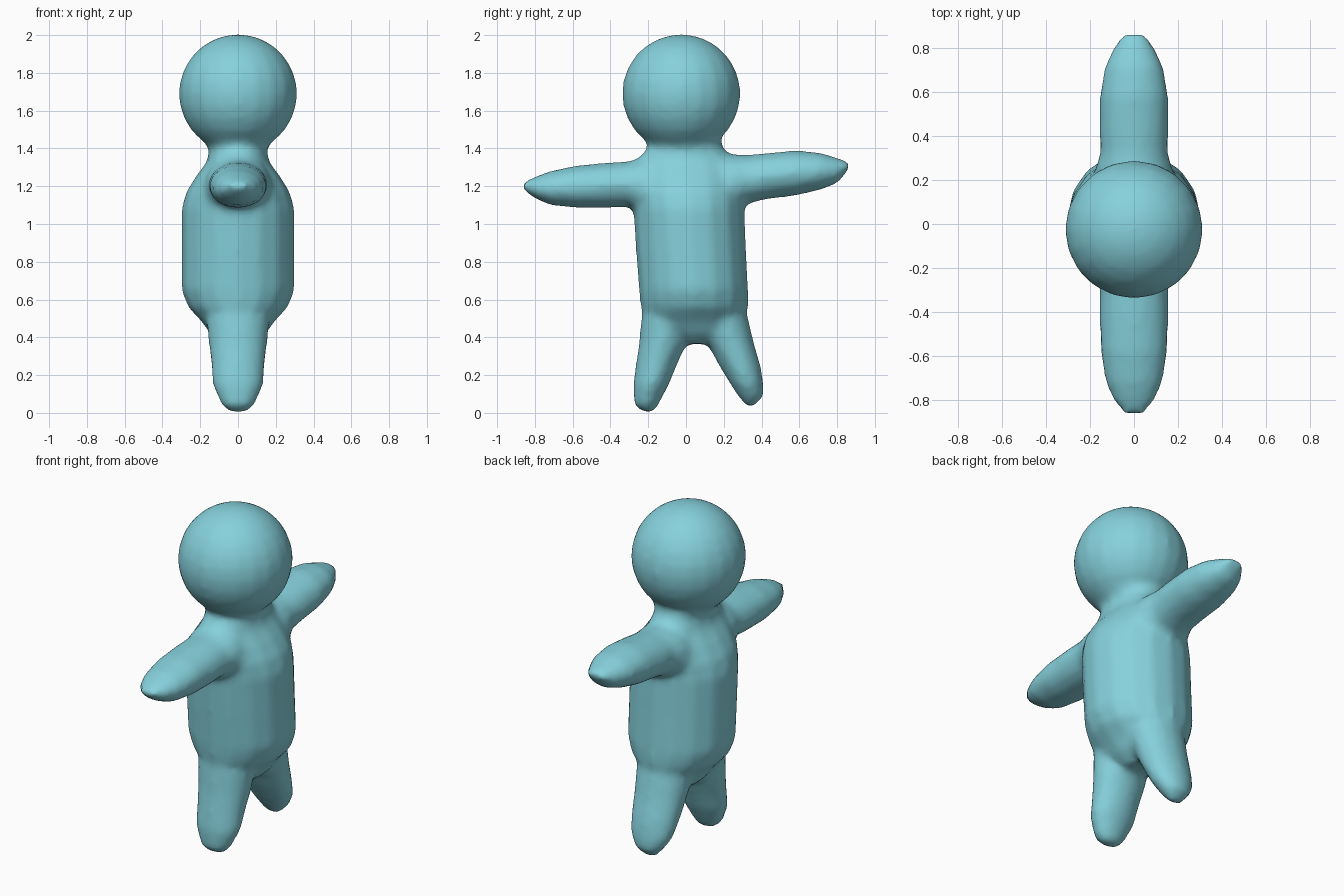
import bpy, bmesh, math
from mathutils import Matrix

SEG = 16
bm = bmesh.new()

def loft(rings, along_y=False):
    """Capped tube of oval rings: (position on axis, low edge, high edge, half width in x)."""
    loops = []
    for t, lo, hi, hx in rings:
        c, h = (lo + hi) / 2, (hi - lo) / 2
        loop = []
        for i in range(SEG):
            a = math.tau * i / SEG
            x, s = hx * math.cos(a), c + h * math.sin(a)
            loop.append(bm.verts.new((x, t, s) if along_y else (x, s, t)))
        loops.append(loop)
    for a, b in zip(loops, loops[1:]):
        for i in range(SEG):
            j = (i + 1) % SEG
            bm.faces.new((a[i], a[j], b[j], b[i]))
    bm.faces.new(loops[0][::-1])
    bm.faces.new(loops[-1])

# torso with neck
loft([(0.365, -0.02, 0.13, 0.09), (0.42, -0.13, 0.25, 0.15), (0.48, -0.22, 0.31, 0.19),
      (0.56, -0.24, 0.33, 0.265), (0.65, -0.25, 0.33, 0.30), (0.85, -0.265, 0.32, 0.30),
      (1.08, -0.28, 0.31, 0.30), (1.17, -0.29, 0.31, 0.275), (1.25, -0.29, 0.30, 0.225),
      (1.33, -0.27, 0.27, 0.165), (1.40, -0.205, 0.20, 0.152), (1.46, -0.21, 0.18, 0.20),
      (1.55, -0.2, 0.16, 0.2)])
# legs
loft([(0.005, -0.23, -0.17, 0.05), (0.045, -0.275, -0.145, 0.09), (0.15, -0.28, -0.09, 0.135),
      (0.26, -0.265, -0.045, 0.142), (0.36, -0.25, 0.0, 0.155), (0.52, -0.235, 0.03, 0.17)])
loft([(0.035, 0.32, 0.36, 0.04), (0.09, 0.275, 0.413, 0.09), (0.16, 0.23, 0.41, 0.13),
      (0.25, 0.175, 0.395, 0.142), (0.37, 0.11, 0.36, 0.155), (0.52, 0.05, 0.325, 0.17)])
# arms
loft([(-0.86, 1.18, 1.22, 0.05), (-0.80, 1.135, 1.25, 0.095), (-0.72, 1.10, 1.28, 0.13),
      (-0.58, 1.085, 1.31, 0.153), (-0.42, 1.085, 1.325, 0.157), (-0.30, 1.09, 1.332, 0.155),
      (-0.22, 1.03, 1.36, 0.18), (0, 1.0, 1.37, 0.18)], True)
loft([(0, 1.0, 1.37, 0.18), (0.24, 1.03, 1.37, 0.18), (0.32, 1.105, 1.366, 0.155),
      (0.42, 1.13, 1.375, 0.157), (0.58, 1.15, 1.39, 0.157), (0.71, 1.18, 1.378, 0.135),
      (0.80, 1.215, 1.35, 0.095), (0.86, 1.285, 1.33, 0.05)], True)
# head
bmesh.ops.create_uvsphere(bm, u_segments=20, v_segments=14, radius=0.314,
                          matrix=Matrix.Translation((0, -0.025, 1.69)))
bmesh.ops.recalc_face_normals(bm, faces=bm.faces)

mesh = bpy.data.meshes.new("figure_body")
bm.to_mesh(mesh)
bm.free()
body = bpy.data.objects.new("figure_body", mesh)
bpy.context.collection.objects.link(body)

teal = bpy.data.materials.new("light teal")
teal.diffuse_color = (0.24, 0.64, 0.72, 1)
mesh.materials.append(teal)

# fuse all parts into one soft skin
fuse = body.modifiers.new("fuse", 'REMESH')
fuse.mode = 'VOXEL'
fuse.voxel_size = 0.022
fuse.use_smooth_shade = True
soft = body.modifiers.new("soften", 'SMOOTH')
soft.factor = 0.5
soft.iterations = 5
